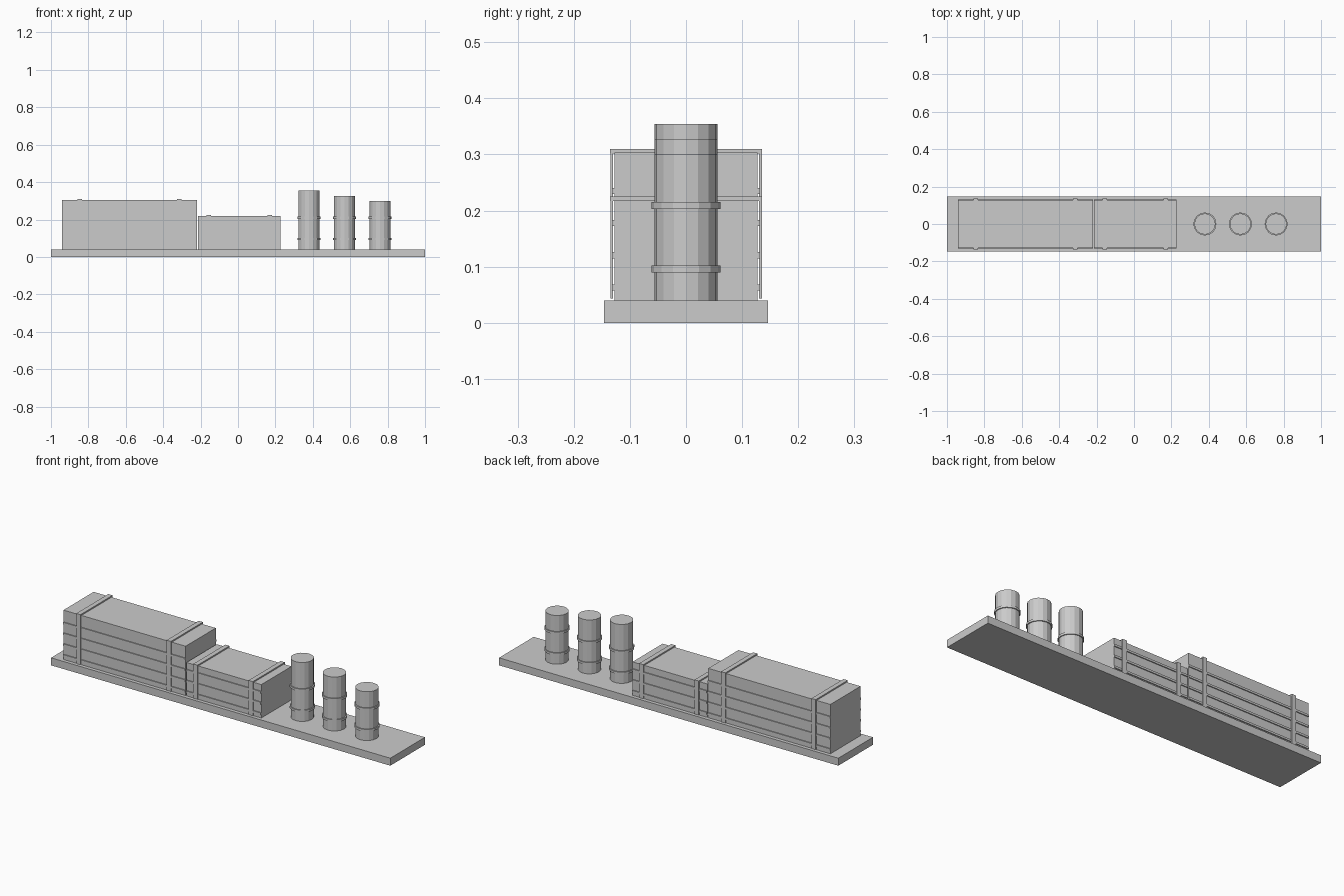
import bpy, math

if "Cube" in bpy.data.objects:
    bpy.data.objects.remove(bpy.data.objects["Cube"])

grey = bpy.data.materials.new("plain grey")
grey.diffuse_color = (0.6, 0.6, 0.6, 1)
grey.use_nodes = True
grey.node_tree.nodes["Principled BSDF"].inputs["Base Color"].default_value = grey.diffuse_color


def finish(name):
    o = bpy.context.object
    o.name = name
    o.data.materials.append(grey)
    return o


def box(name, x0, x1, y0, y1, z0, z1):
    bpy.ops.mesh.primitive_cube_add(size=1, location=((x0 + x1) / 2, (y0 + y1) / 2, (z0 + z1) / 2))
    o = finish(name)
    o.scale = (x1 - x0, y1 - y0, z1 - z0)
    bpy.ops.object.transform_apply(location=False, rotation=False, scale=True)


def cylinder(name, x, r, z0, z1):
    bpy.ops.mesh.primitive_cylinder_add(vertices=16, radius=r, depth=z1 - z0, location=(x, 0, (z0 + z1) / 2))
    finish(name)


BASE = 0.04

# Base slab
box("base_slab", -1, 1, -0.146, 0.146, 0, BASE)


# Crates with side slats and straps
def crate(name, cx, half, top, slats):
    d = 0.127
    box(name, cx - half, cx + half, -d, d, BASE, top)
    for s in (-1, 1):
        for i in range(slats):
            z = 0.063 + 0.0573 * i
            y = sorted((s * (d - 0.002), s * 0.132))
            box(name + "_slat", cx - half, cx + half, y[0], y[1], z - 0.0055, z + 0.0055)
    for sx in (-1, 1):
        x = cx + sx * 0.74 * half
        for s in (-1, 1):
            y = sorted((s * 0.130, s * 0.135))
            box(name + "_side_strap", x - 0.0125, x + 0.0125, y[0], y[1], 0.043, top)
        box(name + "_top_strap", x - 0.0125, x + 0.0125, -0.135, 0.135, top - 0.001, top + 0.007)


crate("large_crate", -0.58, 0.36, 0.303, 4)
crate("small_crate", 0.006, 0.2205, 0.218, 3)

# Barrels with hoops
for x, top in ((0.379, 0.354), (0.569, 0.327), (0.76, 0.3)):
    cylinder("barrel", x, 0.0565, BASE, top)
    for z in (0.096, 0.209):
        cylinder("barrel_hoop", x, 0.0615, z - 0.006, z + 0.006)
